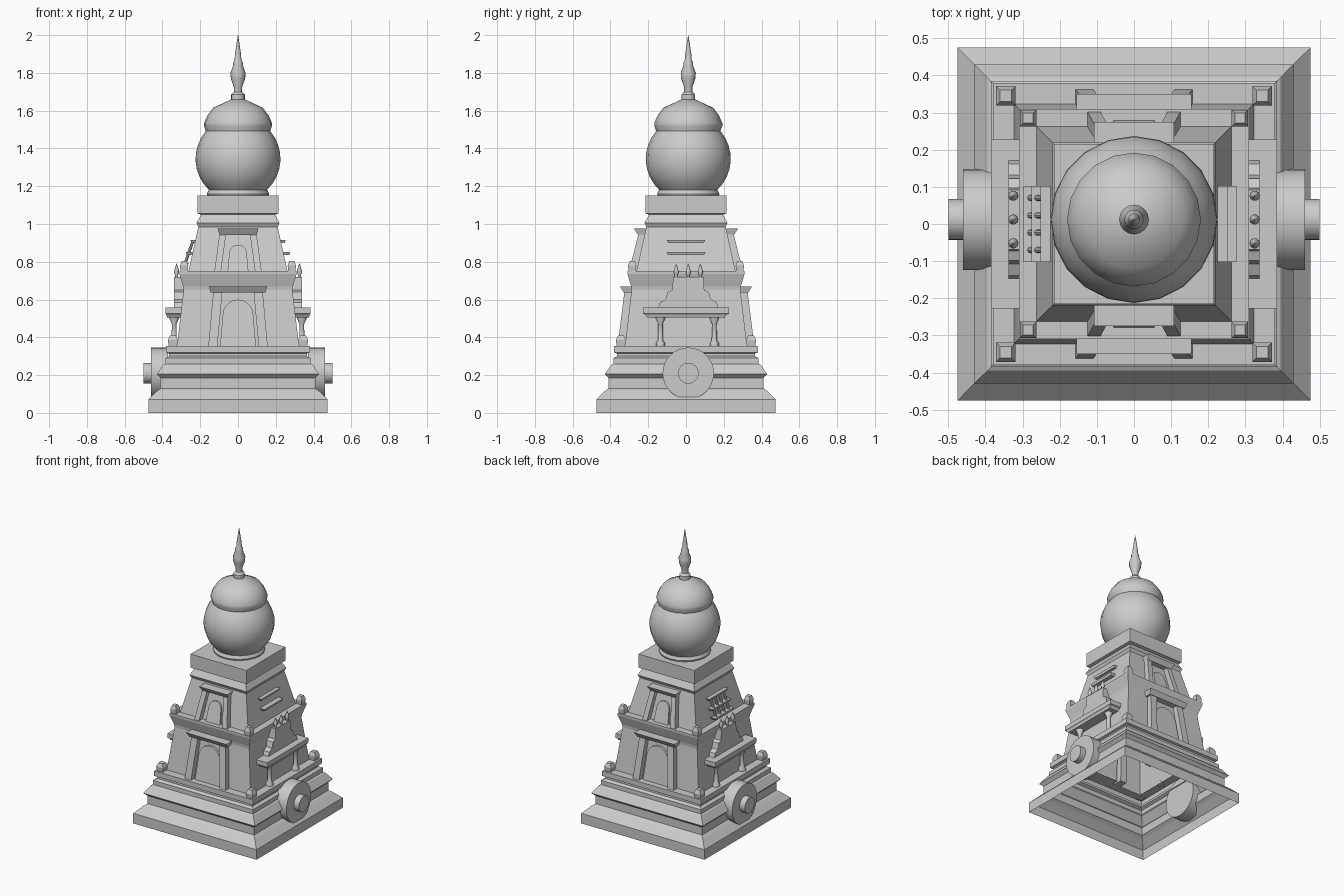
import bpy, bmesh
from math import sin, cos, pi, sqrt, radians
from mathutils import Vector

cube = bpy.data.objects.get("Cube")
if cube:
    bpy.data.objects.remove(cube, do_unlink=True)

stone = bpy.data.materials.new("grey_stone")
stone.use_nodes = True
GREY = (0.6, 0.6, 0.6, 1)
stone.diffuse_color = GREY
stone.node_tree.nodes["Principled BSDF"].inputs["Base Color"].default_value = GREY


def loft(name, rings, caps=(True, True), smooth=0):
    """Skin a list of equal-length vertex rings."""
    bm = bmesh.new()
    loops = [[bm.verts.new(p) for p in ring] for ring in rings]
    n = len(loops[0])
    for a, b in zip(loops, loops[1:]):
        for i in range(n):
            j = (i + 1) % n
            bm.faces.new((a[i], a[j], b[j], b[i]))
    if caps[0]:
        bm.faces.new(loops[0][::-1])
    if caps[1]:
        bm.faces.new(loops[-1])
    bmesh.ops.recalc_face_normals(bm, faces=bm.faces)
    mesh = bpy.data.meshes.new(name)
    bm.to_mesh(mesh)
    bm.free()
    mesh.materials.append(stone)
    obj = bpy.data.objects.new(name, mesh)
    bpy.context.collection.objects.link(obj)
    if smooth:
        bpy.ops.object.select_all(action='DESELECT')
        obj.select_set(True)
        bpy.context.view_layer.objects.active = obj
        bpy.ops.object.shade_smooth_by_angle(angle=radians(smooth))
    return obj


def rect(x, y, z, w, d):
    return [(x + i * w / 2, y + j * d / 2, z)
            for i, j in ((-1, -1), (1, -1), (1, 1), (-1, 1))]


def square(name, profile, x=0, y=0, **kw):
    """Square tower from (half width, z) steps."""
    return loft(name, [rect(x, y, z, 2 * h, 2 * h) for h, z in profile], **kw)


def turned(name, profile, x=0, y=0, n=20, smooth=35):
    """Round part about a vertical axis from (radius, z) steps."""
    return loft(name, [[(x + r * cos(2 * pi * i / n), y + r * sin(2 * pi * i / n), z)
                        for i in range(n)] for r, z in profile], smooth=smooth)


def rod(name, a, b, r, n=24):
    a, b = Vector(a), Vector(b)
    q = (b - a).to_track_quat('Z', 'Y')
    ring = [q @ Vector((r * cos(2 * pi * i / n), r * sin(2 * pi * i / n), 0)) for i in range(n)]
    return loft(name, [[a + p for p in ring], [b + p for p in ring]], smooth=35)


# Hollow tower: stepped plinth, two battered storeys and the flared cap
square("tower_walls", [
    (.475, 0), (.475, .07), (.43, .115), (.41, .13), (.41, .185), (.43, .205),
    (.395, .255), (.385, .26), (.385, .29), (.365, .3), (.365, .315), (.38, .32),
    (.38, .355), (.323, .355), (.288, .65), (.29, .67), (.31, .735), (.31, .75),
    (.262, .75), (.21, .985), (.22, 1.005), (.195, 1.05), (.215, 1.055),
    (.215, 1.15)], caps=(False, True))

# Corner knobs on both ledges
for sx in (-1, 1):
    for sy in (-1, 1):
        for level, c, z, h in (("lower", .345, .35, .026), ("upper", .285, .745, .022)):
            square(level + "_corner_knob", [(h * .85, z), (h, z + .035), (h * .6, z + .06)],
                   sx * c, sy * c)

# Doorways on front and back: leaning posts, lintel and arched panel


def doorway(name, s, z0, z1, foot, head, post, y0, y1, lintel, arch, arch_top):
    for sx in (-1, 1):
        loft(name + "_post", [rect(sx * (foot - post / 2), s * (y0 - .05), z0, post, .1),
                              rect(sx * (head - post / 2), s * (y1 - .05), z1, post, .1)])
    ly = y1 + .005
    loft(name + "_lintel", [rect(0, s * (ly - .05), z1 - .012, 2 * lintel - .02, .1),
                            rect(0, s * (ly - .04), z1 + .02, 2 * lintel, .12)])
    r = arch * .85
    outline = [(-arch, z0)]
    for i in range(11):
        t = pi - pi * i / 10
        outline.append((r * cos(t), arch_top - r + r * sin(t)))
    outline.append((arch, z0))
    slope = (y0 - y1) / (z1 - z0)

    def layer(offset):
        return [(x, s * (y0 - offset - slope * (z - z0)), z) for x, z in outline]
    loft(name + "_arched_panel", [layer(.08), layer(.023)])


for label, s in (("front", -1), ("back", 1)):
    doorway(label + "_lower_door", s, .355, .65, .157, .13, .048, .362, .325, .155, .095, .6)
    doorway(label + "_upper_door", s, .75, .955, .125, .097, .035, .302, .25, .108, .055, .89)

# Side features, mirrored left and right
MID = .012
for label, s in (("left", 1), ("right", -1)):
    # Wheel and hub
    rod(label + "_wheel", (s * .37, MID, .21), (s * .46, MID, .21), .136, 32)
    rod(label + "_wheel_hub", (s * .45, MID, .21), (s * .5, MID, .21), .055)

    # Porch shelf on two pillars
    loft(label + "_porch_shelf", [
        rect(s * .335, 0, .505, .08, .41), rect(s * .335, 0, .52, .09, .43),
        rect(s * .335, 0, .525, .1, .455), rect(s * .335, 0, .557, .1, .455)])
    for y in (-.135, .15):
        turned(label + "_porch_pillar", [
            (.024, .35), (.024, .37), (.014, .385), (.012, .47), (.026, .5), (.026, .51)],
            s * .338, y, n=12)

    # Stepped gable plate
    half = [(.16, .555), (.15, .585), (.12, .6), (.11, .64), (.085, .65), (.08, .72)]
    outline = [(MID + y, z) for y, z in half] + [(MID - y, z) for y, z in half[::-1]]
    loft(label + "_gable", [[(s * x, y, z) for y, z in outline] for x in (.28, .338)])

    # Three small finials on the gable
    for i in (-1, 0, 1):
        turned(label + "_gable_finial", [
            (.008, .715), (.008, .73), (.014, .745), (.011, .76), (.001, .79)],
            s * .325, MID + i * .064, n=10)

    # Window hood slats
    for x, z in ((.232, .908), (.256, .843)):
        loft(label + "_window_slat", [rect(s * x, 0, z - .008, .03, .19),
                                      rect(s * x, 0, z + .008, .04, .205)])

# Balusters and sill on the right-hand window
for i in range(4):
    y = -.07 + i * .0467
    rod("right_upper_baluster", (-.262, y, .845), (-.24, y, .905), .008, 8)
    rod("right_lower_baluster", (-.282, y, .785), (-.262, y, .845), .008, 8)
loft("right_window_sill", [rect(-.28, 0, .778, .03, .19), rect(-.28, 0, .794, .036, .205)])

# Dome: foot ring, globe and lid
R, CZ = .225, 1.345
globe = [(sqrt(R * R - (z - CZ) ** 2), z)
         for z in (CZ + R * sin(radians(a)) for a in range(-47, 42, 11))]
turned("dome_foot_ring", [(.16, 1.145), (.165, 1.16), (.155, 1.18)], y=MID)
turned("dome_globe", globe, y=MID, smooth=40)
turned("dome_lid", [(.168, 1.485), (.18, 1.52), (.18, 1.535), (.162, 1.575),
                    (.132, 1.615), (.035, 1.66)], y=MID, smooth=40)

# Spire
turned("spire", [
    (.036, 1.655), (.036, 1.685), (.022, 1.7), (.022, 1.725), (.038, 1.77), (.04, 1.8),
    (.025, 1.84), (.026, 1.855), (.018, 1.87), (.016, 1.9), (.001, 2)], y=MID, n=16)
